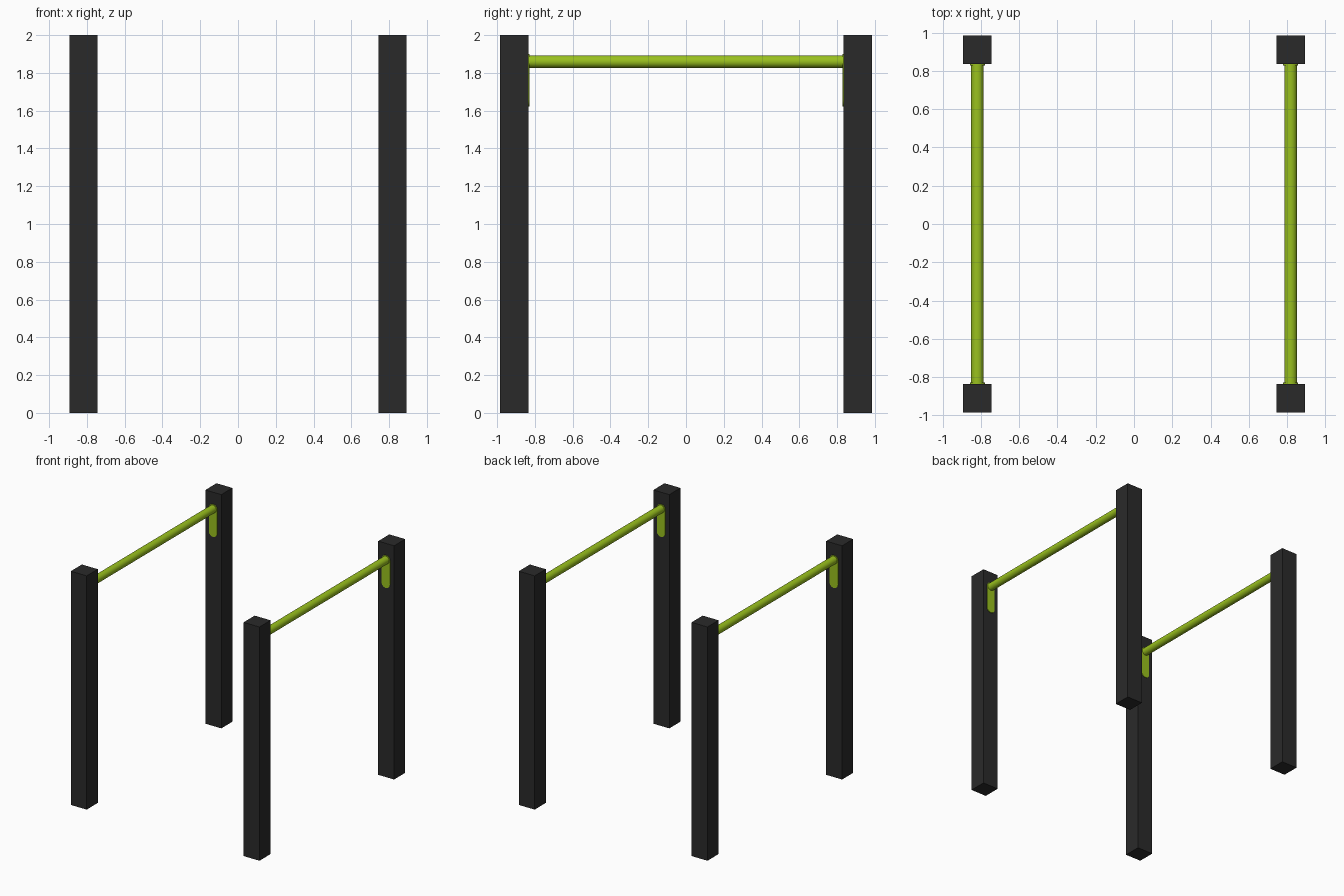
import bpy, bmesh, math
from mathutils import Matrix

if "Cube" in bpy.data.objects:
    bpy.data.objects.remove(bpy.data.objects["Cube"])

POST_X, POST_Y, POST_W, HEIGHT = 0.818, 0.91, 0.15, 2.0
BAR_Z, BAR_R = 1.86, 0.033
INNER_Y = POST_Y - POST_W / 2
PLATE_R, PLATE_T, PLATE_LOW = 0.039, 0.006, 1.66


def material(name, color):
    m = bpy.data.materials.new(name)
    m.diffuse_color = color
    m.use_nodes = True
    m.node_tree.nodes["Principled BSDF"].inputs["Base Color"].default_value = m.diffuse_color
    return m


def add_object(name, bm, mat):
    bmesh.ops.recalc_face_normals(bm, faces=bm.faces)
    mesh = bpy.data.meshes.new(name)
    bm.to_mesh(mesh)
    bm.free()
    mesh.materials.append(mat)
    obj = bpy.data.objects.new(name, mesh)
    bpy.context.collection.objects.link(obj)
    return obj


def smooth(obj):
    bpy.ops.object.select_all(action='DESELECT')
    obj.select_set(True)
    bpy.context.view_layer.objects.active = obj
    bpy.ops.object.shade_smooth_by_angle(angle=math.radians(35))


dark = material("dark_post", (0.023, 0.023, 0.023, 1))
green = material("green_metal", (0.32, 0.53, 0.013, 1))


# Square upright
def post(name, x, y):
    bm = bmesh.new()
    bmesh.ops.create_cube(bm, size=1, matrix=Matrix.Translation((x, y, HEIGHT / 2))
                          @ Matrix.Diagonal((POST_W, POST_W, HEIGHT, 1)))
    add_object(name, bm, dark)


# Round-ended mounting plate on the inner face of a post
def plate(name, x, side):
    bm = bmesh.new()
    n = 16
    outline = []
    for z, start in ((BAR_Z, 0), (PLATE_LOW, math.pi)):
        for i in range(n + 1):
            a = start + math.pi * i / n
            outline.append(bm.verts.new((x + PLATE_R * math.cos(a), side * (INNER_Y + 0.002),
                                         z + PLATE_R * math.sin(a))))
    face = bm.faces.new(outline)
    ext = bmesh.ops.extrude_face_region(bm, geom=[face])
    verts = [v for v in ext["geom"] if isinstance(v, bmesh.types.BMVert)]
    bmesh.ops.translate(bm, verts=verts, vec=(0, -side * (PLATE_T + 0.002), 0))
    smooth(add_object(name, bm, green))


# Horizontal bar between the two plates
def bar(name, x):
    bm = bmesh.new()
    bmesh.ops.create_cone(bm, cap_ends=True, segments=32, radius1=BAR_R, radius2=BAR_R,
                          depth=2 * (INNER_Y - PLATE_T / 2),
                          matrix=Matrix.Translation((x, 0, BAR_Z))
                          @ Matrix.Rotation(math.pi / 2, 4, 'X'))
    smooth(add_object(name, bm, green))


for sx, xname in ((-1, "left"), (1, "right")):
    bar(f"{xname}_bar", sx * POST_X)
    for sy, yname in ((-1, "front"), (1, "back")):
        post(f"{yname}_{xname}_post", sx * POST_X, sy * POST_Y)
        plate(f"{yname}_{xname}_plate", sx * POST_X, sy)
